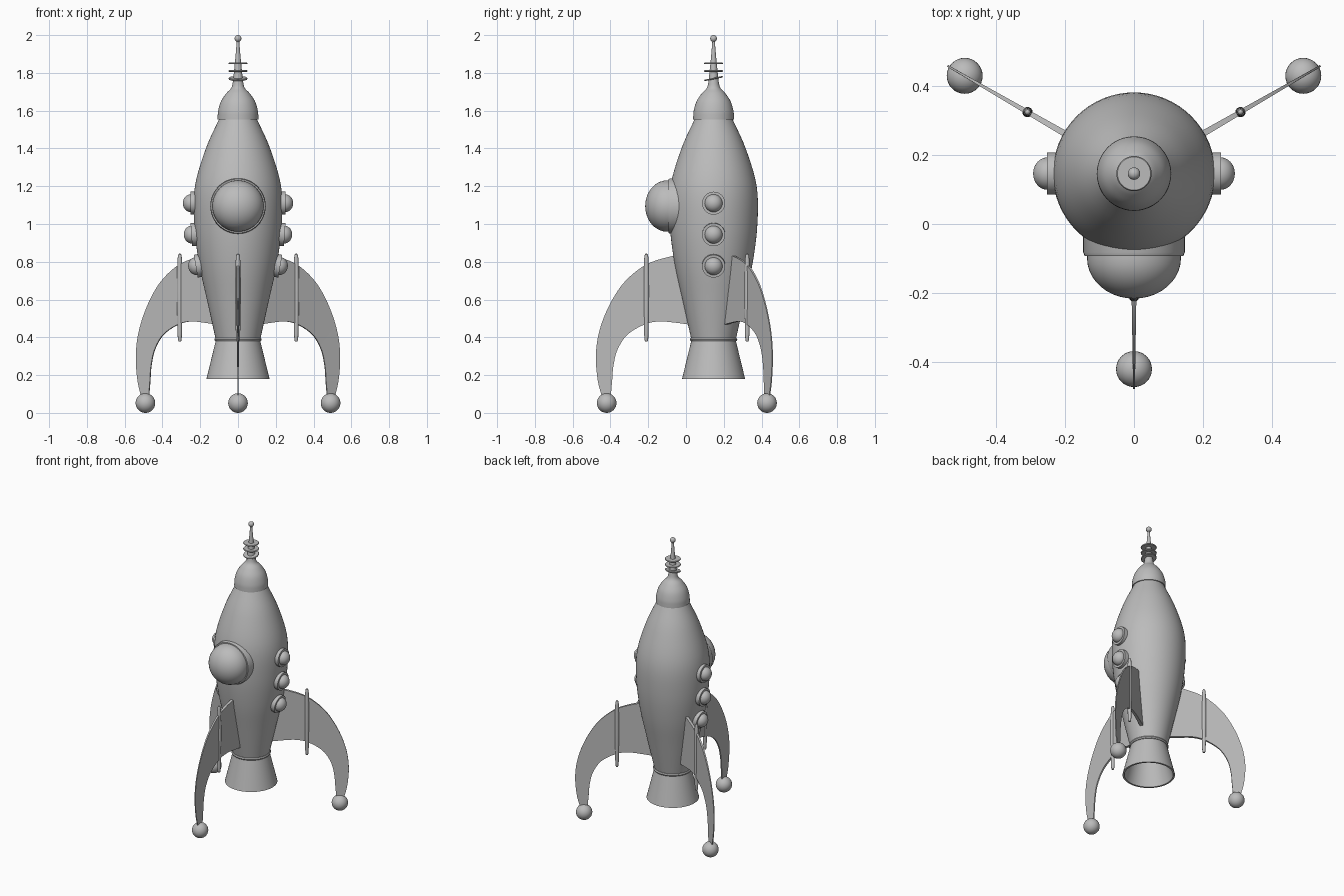
import bpy, bmesh, math
from mathutils import Vector, Matrix

if "Cube" in bpy.data.objects:
    bpy.data.objects.remove(bpy.data.objects["Cube"], do_unlink=True)

AXIS = Vector((0, 0.146, 0))      # vertical axis of the hull

grey = bpy.data.materials.new("plain_grey")
grey.use_nodes = True
colour = (0.5, 0.5, 0.5, 1)
grey.diffuse_color = colour
grey.node_tree.nodes["Principled BSDF"].inputs["Base Color"].default_value = colour


def finish(name, bm, matrix, angle=35):
    bmesh.ops.remove_doubles(bm, verts=bm.verts, dist=1e-5)
    bmesh.ops.recalc_face_normals(bm, faces=bm.faces)
    mesh = bpy.data.meshes.new(name)
    bm.to_mesh(mesh)
    bm.free()
    mesh.materials.append(grey)
    obj = bpy.data.objects.new(name, mesh)
    obj.matrix_world = matrix
    bpy.context.collection.objects.link(obj)
    bpy.ops.object.select_all(action='DESELECT')
    obj.select_set(True)
    bpy.context.view_layer.objects.active = obj
    bpy.ops.object.shade_smooth_by_angle(angle=math.radians(angle))
    return obj


def smooth_path(points, steps=5):
    """Catmull-Rom curve through the given 2D points."""
    pts = [Vector(p) for p in points]
    pts = [2 * pts[0] - pts[1]] + pts + [2 * pts[-1] - pts[-2]]
    out = []
    for a, b, c, d in zip(pts, pts[1:], pts[2:], pts[3:]):
        for i in range(steps):
            t = i / steps
            out.append(0.5 * (2 * b + (c - a) * t + (2 * a - 5 * b + 4 * c - d) * t ** 2
                              + (3 * b - a - 3 * c + d) * t ** 3))
    return out + [pts[-2]]


def lathe(name, profile, origin=AXIS, direction=(0, 0, 1), sides=48):
    """Turn an (r, height) profile about a direction."""
    bm = bmesh.new()
    verts = [bm.verts.new((max(r, 0), 0, h)) for r, h in profile]
    edges = [bm.edges.new(pair) for pair in zip(verts, verts[1:])]
    bmesh.ops.spin(bm, geom=verts + edges, axis=(0, 0, 1), cent=(0, 0, 0),
                   angle=math.tau, steps=sides)
    turn = Vector(direction).to_track_quat('Z', 'Y').to_matrix().to_4x4()
    return finish(name, bm, Matrix.Translation(origin) @ turn)


def dome(radius, height, base=0, steps=10):
    return [(radius * math.cos(i * math.pi / 2 / steps),
             base + height * math.sin(i * math.pi / 2 / steps)) for i in range(steps + 1)]


def ball(name, centre, radius):
    bm = bmesh.new()
    bmesh.ops.create_uvsphere(bm, u_segments=32, v_segments=16, radius=radius)
    return finish(name, bm, Matrix.Translation(centre))


# Hull
hull = smooth_path([(0.117, 0.385), (0.165, 0.6), (0.208, 0.8), (0.232, 1.0),
                    (0.228, 1.2), (0.17, 1.4), (0.098, 1.56)])
lathe("hull", [(0, 0.385)] + [tuple(p) for p in hull] + [(0, 1.56)], sides=64)
lathe("hull_collar", [(0.11, 0.378), (0.122, 0.38), (0.126, 0.388), (0.122, 0.396), (0.11, 0.4)])

# Open exhaust bell
lathe("exhaust_bell", [(0, 0.37), (0.105, 0.37), (0.155, 0.18), (0.167, 0.18),
                       (0.117, 0.385), (0, 0.385)])

# Nose cap and antenna
cap = smooth_path([(0.108, 1.562), (0.105, 1.6), (0.09, 1.65), (0.062, 1.692),
                   (0.036, 1.72), (0.027, 1.755), (0.022, 1.8), (0.013, 1.89), (0.006, 1.975)])
lathe("nose_cap", [(0, 1.553), (0.108, 1.553)] + [tuple(p) for p in cap] + [(0, 1.975)])
ball("antenna_ball", AXIS + Vector((0, 0, 1.982)), 0.018)
for height, tilt in ((1.85, 0), (1.81, 0), (1.77, 0.2)):
    lathe("antenna_disc", [(0, -0.004), (0.048, -0.004), (0.051, 0), (0.048, 0.004), (0, 0.004)],
          AXIS + Vector((0, 0, height)), (0, -math.sin(tilt), math.cos(tilt)))

# Front bubble window
window = AXIS + Vector((0, 0, 1.095))
lathe("window_frame", [(0, 0.1), (0.147, 0.1), (0.147, 0.228), (0.143, 0.238), (0.13, 0.24),
                       (0, 0.24)], window, (0, -1, 0))
lathe("window_bubble", [(0, 0.2), (0.136, 0.2)] + dome(0.136, 0.117, 0.245), window, (0, -1, 0))

# Side portholes, leaning with the hull
for side in (1, -1):
    for height, reach, lean in ((1.11, 0.232, 0), (0.945, 0.227, -0.07), (0.78, 0.204, -0.17)):
        spot = AXIS + Vector((side * reach, 0, height))
        out = (side * math.cos(lean), 0, math.sin(lean))
        lathe("porthole_frame", [(0, -0.03), (0.061, -0.03), (0.061, 0.02), (0, 0.02)],
              spot, out, 32)
        lathe("porthole_bubble", [(0, 0), (0.047, 0)] + dome(0.047, 0.042, 0.018), spot, out, 32)

# Three curved fins with spindle and ball foot
outer = smooth_path([(0.13, 0.84), (0.228, 0.828), (0.357, 0.785), (0.47, 0.695), (0.55, 0.574),
                     (0.603, 0.44), (0.623, 0.31), (0.614, 0.177), (0.59, 0.08)])
inner = smooth_path([(0.08, 0.46), (0.19, 0.476), (0.286, 0.484), (0.365, 0.468), (0.455, 0.415),
                     (0.508, 0.336), (0.53, 0.25), (0.537, 0.17), (0.545, 0.08)])


def fin(angle):
    bm = bmesh.new()
    rings = []
    for top, low in zip(outer, inner):
        ring = []
        for point, sign in ((top, 1), (low, 1), (low, -1), (top, -1)):
            half = max(0.003, 0.013 - 0.017 * point.x)
            ring.append(bm.verts.new((point.x, sign * half, point.y)))
        rings.append(ring)
    for a, b in zip(rings, rings[1:]):
        for i in range(4):
            j = (i + 1) % 4
            bm.faces.new((a[i], a[j], b[j], b[i]))
    bm.faces.new(rings[0])
    bm.faces.new(rings[-1])
    finish("fin", bm, Matrix.Translation(AXIS) @ Matrix.Rotation(angle, 4, 'Z'))
    out = Vector((math.cos(angle), math.sin(angle), 0))
    spindle = smooth_path([(0, 0.378), (0.01, 0.39), (0.013, 0.5), (0.015, 0.62),
                           (0.014, 0.75), (0.01, 0.83), (0, 0.845)], 3)
    lathe("fin_spindle", [tuple(p) for p in spindle], AXIS + out * 0.356, sides=16)
    ball("foot_ball", AXIS + out * 0.566 + Vector((0, 0, 0.052)), 0.052)


for degrees in (-90, 30, 150):
    fin(math.radians(degrees))
